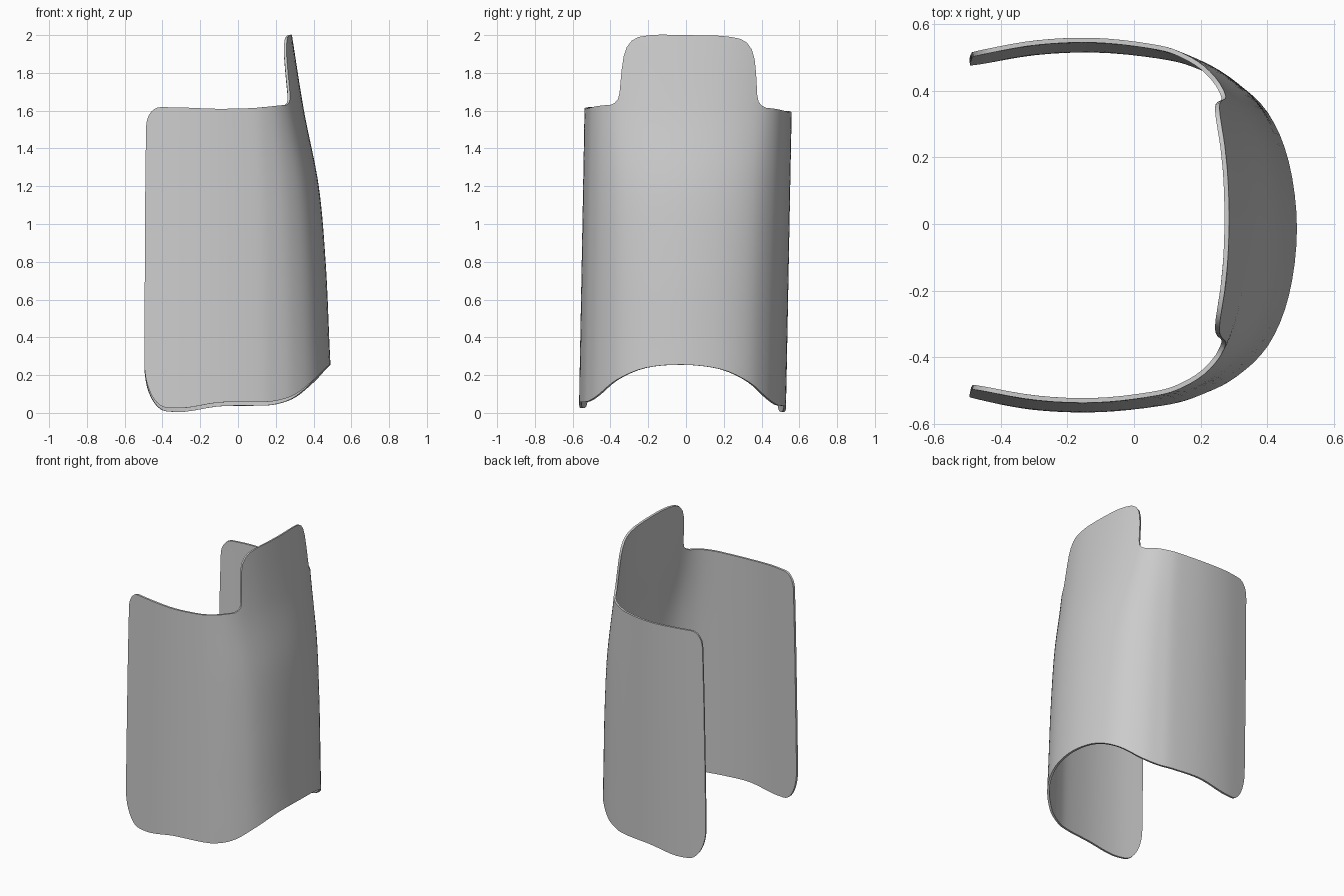
import bpy, bmesh, math
from mathutils import Matrix

cube = bpy.data.objects.get("Cube")
if cube:
    bpy.data.objects.remove(cube, do_unlink=True)

# Half cross-sections from the front ridge to the rear edge
LOW_X = [.49, .465, .40, .30, .20, .10, -.10, -.30, -.495]
LOW_Y = [0, .20, .35, .445, .495, .525, .547, .54, .505]
HIGH_X = [.345, .33, .285, .225, .14, .05, -.12, -.30, -.485]
HIGH_Y = [0, .20, .36, .45, .505, .53, .548, .54, .507]
# Lower and upper rim heights along the same path
BOTTOM = [.255, .235, .17, .09, .055, .048, .045, .015, .03]
TOP = [1.625, 1.625, 1.625, 1.62, 1.61, 1.603, 1.60, 1.607, 1.61]
# Blend from low to high section, one key every 0.4 of height
BLEND = [-.05, .05, .18, .43, .97, 1.41]
# Tab outline: height, half-width along the path
TAB = [(1.635, 2.25), (1.655, 2.1), (1.69, 2.03), (1.75, 1.99), (1.81, 1.95),
       (1.88, 1.88), (1.93, 1.77), (1.965, 1.6), (1.985, 1.4), (1.995, 1.1), (2.0, .75)]
TAB_BASE, TAB_COLS, SIDE_COLS, ROWS = 2.5, 10, 22, 40
TILT = .0188


def spline(keys, u, mirror=1):
    """Smooth curve through evenly spaced keys, mirrored at the start."""
    i = min(int(u), len(keys) - 2)
    f = u - i
    a = keys[i - 1] if i else mirror * keys[1]
    b, c = keys[i], keys[i + 1]
    d = keys[i + 2] if i + 2 < len(keys) else 2 * c - b
    return b + .5 * f * (c - a + f * (2 * a - 5 * b + 4 * c - d + f * (3 * (b - c) + d - a)))


def surface(u, z):
    """Point on the outer skin; the sign of u picks the side."""
    side, u = math.copysign(1, u), abs(u)
    t = spline(BLEND, z / .4)
    x = (1 - t) * spline(LOW_X, u) + t * spline(HIGH_X, u)
    y = (1 - t) * spline(LOW_Y, u, -1) + t * spline(HIGH_Y, u, -1)
    return x, side * y, z


def rear_limit(v):
    """End of the path, drawn in at the rounded rear corners."""
    for dist, size, depth in ((v, .14, .6), (1 - v, .065, .4)):
        if dist < size:
            return 8 - depth * (1 - math.sqrt(1 - (1 - dist / size) ** 2))
    return 8


def column(j, end):
    k = abs(j)
    if k <= TAB_COLS:
        u = TAB_BASE * k / TAB_COLS
    else:
        u = TAB_BASE + (end - TAB_BASE) * (k - TAB_COLS) / SIDE_COLS
    return math.copysign(u, j)


def bridge(bm, lower, upper):
    for j in range(len(lower) - 1):
        bm.faces.new((lower[j], lower[j + 1], upper[j + 1], upper[j]))


bm = bmesh.new()

# Wrapped body
n = TAB_COLS + SIDE_COLS
previous = None
for r in range(ROWS + 1):
    v = (1 - math.cos(math.pi * r / ROWS)) / 2
    row = []
    for j in range(-n, n + 1):
        u = column(j, rear_limit(v))
        low, high = spline(BOTTOM, abs(u)), spline(TOP, abs(u))
        row.append(bm.verts.new(surface(u, low + (high - low) * v)))
    if previous:
        bridge(bm, previous, row)
    previous = row

# Raised front tab growing from the middle of the upper rim
previous = previous[SIDE_COLS:-SIDE_COLS]
for z, half in TAB:
    row = [bm.verts.new(surface(half * j / TAB_COLS, z))
           for j in range(-TAB_COLS, TAB_COLS + 1)]
    bridge(bm, previous, row)
    previous = row

# Slight sideways lean
bm.transform(Matrix.Translation((0, -.019, 0)) @ Matrix.Rotation(-TILT, 4, 'X'))
mesh = bpy.data.meshes.new("curved_guard_shell")
bm.to_mesh(mesh)
bm.free()
shell = bpy.data.objects.new("curved_guard_shell", mesh)
bpy.context.collection.objects.link(shell)

# Plain grey material
grey = bpy.data.materials.new("light_grey")
grey.use_nodes = True
colour = (.6, .6, .6, 1)
grey.diffuse_color = colour
grey.node_tree.nodes["Principled BSDF"].inputs["Base Color"].default_value = colour
mesh.materials.append(grey)

# Wall thickness and smooth shading with crisp rims
wall = shell.modifiers.new("wall", 'SOLIDIFY')
wall.thickness = .014
wall.offset = -1
bpy.ops.object.select_all(action='DESELECT')
shell.select_set(True)
bpy.context.view_layer.objects.active = shell
bpy.ops.object.modifier_apply(modifier=wall.name)
bpy.ops.object.shade_smooth_by_angle(angle=math.radians(40))
